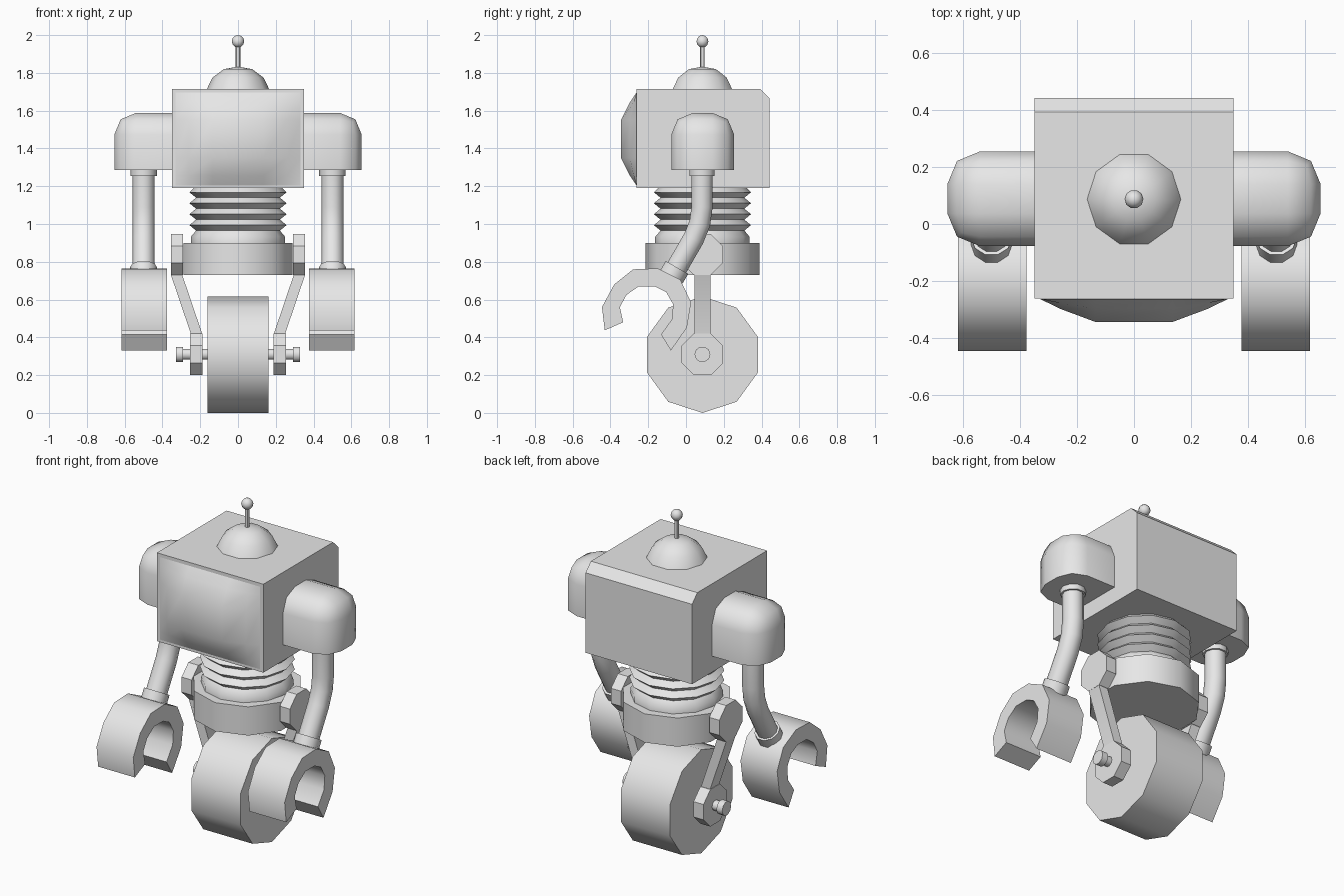
import bpy, bmesh, math

if "Cube" in bpy.data.objects:
    bpy.data.objects.remove(bpy.data.objects["Cube"])

CY = 0.087  # depth of the body's central axis
grey = bpy.data.materials.new("light_grey")
grey.diffuse_color = (0.8, 0.8, 0.8, 1)
grey.use_nodes = True
grey.node_tree.nodes["Principled BSDF"].inputs["Base Color"].default_value = grey.diffuse_color


def finish(name, bm, mirror=False, angle=45):
    """Turn a bmesh into a named object, smooth below the given angle."""
    bmesh.ops.recalc_face_normals(bm, faces=bm.faces)
    me = bpy.data.meshes.new(name)
    bm.to_mesh(me)
    bm.free()
    me.materials.append(grey)
    me.shade_smooth()
    me.set_sharp_from_angle(angle=math.radians(angle))
    ob = bpy.data.objects.new(name, me)
    bpy.context.collection.objects.link(ob)
    if mirror:
        ob.modifiers.new("mirror", 'MIRROR')
    return ob


def loft(name, rings, mirror=False, angle=45):
    """Skin a list of equal-length point rings and cap both ends."""
    bm = bmesh.new()
    vs = [[bm.verts.new(p) for p in ring] for ring in rings]
    n = len(vs[0])
    for a, b in zip(vs, vs[1:]):
        for i in range(n):
            j = (i + 1) % n
            bm.faces.new((a[i], a[j], b[j], b[i]))
    bm.faces.new(vs[0])
    bm.faces.new(vs[-1])
    bmesh.ops.remove_doubles(bm, verts=bm.verts, dist=1e-5)
    return finish(name, bm, mirror, angle)


def lathe(name, profile, axis='z', cz=0, segs=10, phase=0, **kw):
    """Revolve (radius, height) pairs round a z or x axis at depth CY."""
    rings = []
    for r, h in profile:
        ring = []
        for i in range(segs):
            t = math.radians(phase) + math.tau * i / segs
            a, b = r * math.cos(t), r * math.sin(t)
            ring.append((a, CY + b, h) if axis == 'z' else (h, CY + a, cz + b))
        rings.append(ring)
    return loft(name, rings, **kw)


def box(name, x0, x1, y0, y1, z0, z1, pick, width, segments, mirror=False, angle=45):
    """Box whose edges chosen by pick(midpoint) are bevelled."""
    bm = bmesh.new()
    bmesh.ops.create_cube(bm, size=1)
    for v in bm.verts:
        v.co = (x1 if v.co.x > 0 else x0, y1 if v.co.y > 0 else y0, z1 if v.co.z > 0 else z0)
    edges = [e for e in bm.edges if pick((e.verts[0].co + e.verts[1].co) / 2)]
    bmesh.ops.bevel(bm, geom=edges, offset=width, segments=segments, profile=0.5, affect='EDGES')
    return finish(name, bm, mirror, angle)


# Head with a chamfered upper back edge
box("head", -0.35, 0.35, -0.262, 0.443, 1.19, 1.715,
    lambda m: m.y > 0.44 and m.z > 1.71, 0.05, 1, angle=30)

# Bulging screen on the head front
bm = bmesh.new()
steps = [(-1, 0), (-0.79, 0.42), (-0.41, 1), (0.41, 1), (0.79, 0.42), (1, 0)]
grid = [[bm.verts.new((0.33 * u, -0.263 - 0.081 * fu * fv, 1.45 + 0.245 * v))
         for u, fu in steps] for v, fv in steps]
for i in range(5):
    for j in range(5):
        bm.faces.new((grid[i][j], grid[i][j + 1], grid[i + 1][j + 1], grid[i + 1][j]))
bm.faces.new(grid[0] + [r[-1] for r in grid[1:]] + grid[-1][-2::-1]
             + [r[0] for r in grid[-2:0:-1]])
finish("screen", bm)

# Dome and antenna
lathe("dome", [(0.167, 1.71), (0.135, 1.775), (0.075, 1.82), (0, 1.833)])
lathe("antenna_rod", [(0.012, 1.82), (0.012, 1.95)], segs=8)
lathe("antenna_ball", [(0.033 * math.sin(math.pi * k / 6), 1.967 - 0.033 * math.cos(math.pi * k / 6))
                       for k in range(7)])

# Rounded shoulders
box("shoulder", 0.34, 0.655, -0.078, 0.255, 1.285, 1.588,
    lambda m: (m.z > 1.58 and m.x > 0.4) or (m.x > 0.65 and m.z > 1.4),
    0.115, 2, mirror=True, angle=50)

# Arms: straight tube, soft elbow, slanted forearm, collar at each end
arm = [(0.085, 1.29, 0, 0.07), (0.085, 1.255, 0, 0.07), (0.085, 1.255, 0, 0.059),
       (0.085, 1.09, 0, 0.059), (0.073, 1.003, 15, 0.059), (0.04, 0.922, 30, 0.059),
       (-0.048, 0.77, 30, 0.059), (-0.048, 0.77, 30, 0.072), (-0.078, 0.718, 30, 0.072)]
rings = []
for y, z, tilt, r in arm:
    c, s = math.cos(math.radians(tilt)), math.sin(math.radians(tilt))
    ts = [math.tau * i / 10 for i in range(10)]
    rings.append([(0.5 + r * math.cos(t), y + r * math.sin(t) * c, z - r * math.sin(t) * s) for t in ts])
loft("arm", rings, mirror=True)

# C-shaped claws
claw = [(-0.43, 0.437), (-0.445, 0.56), (-0.38, 0.68), (-0.28, 0.76), (-0.15, 0.765),
        (-0.03, 0.705), (0.027, 0.585), (0.005, 0.452), (-0.08, 0.33), (-0.132, 0.415),
        (-0.075, 0.495), (-0.068, 0.575), (-0.105, 0.64), (-0.165, 0.67), (-0.25, 0.67),
        (-0.315, 0.625), (-0.35, 0.56), (-0.333, 0.48)]
loft("claw", [[(x, y, z) for y, z in claw] for x in (0.377, 0.618)], mirror=True)

# Bellows waist and base ring
bellows = [(0.225, 1.2)]
for k in range(4):
    z = 1.168 - 0.058 * k
    bellows += [(0.257, z), (0.222, z - 0.029)]
bellows += [(0.25, 0.932), (0.25, 0.89)]
lathe("bellows", bellows, segs=12, angle=40)
lathe("base_ring", [(0.302, 0.73), (0.302, 0.90)], phase=90)

# Fork: hip plates, slanted struts, axle plates
lathe("hip_plate", [(0.117, 0.29), (0.117, 0.356)], 'x', 0.838, 8, 22.5, mirror=True, angle=30)
strut = [(0.295, 0.76), (0.355, 0.73), (0.25, 0.42), (0.25, 0.36), (0.19, 0.36), (0.19, 0.42), (0.295, 0.73)]
loft("strut", [[(x, y, z) for x, z in strut] for y in (CY - 0.043, CY + 0.043)],
     mirror=True, angle=30)
lathe("axle_plate", [(0.119, 0.187), (0.119, 0.253)], 'x', 0.31, 8, 22.5, mirror=True, angle=30)

# Wheel and axle
lathe("axle", [(0.03, 0.15), (0.03, 0.29), (0.042, 0.29), (0.042, 0.328)], 'x', 0.31, mirror=True)
lathe("wheel", [(0.308, -0.162), (0.308, 0.162)], 'x', 0.308, 10, 90)
